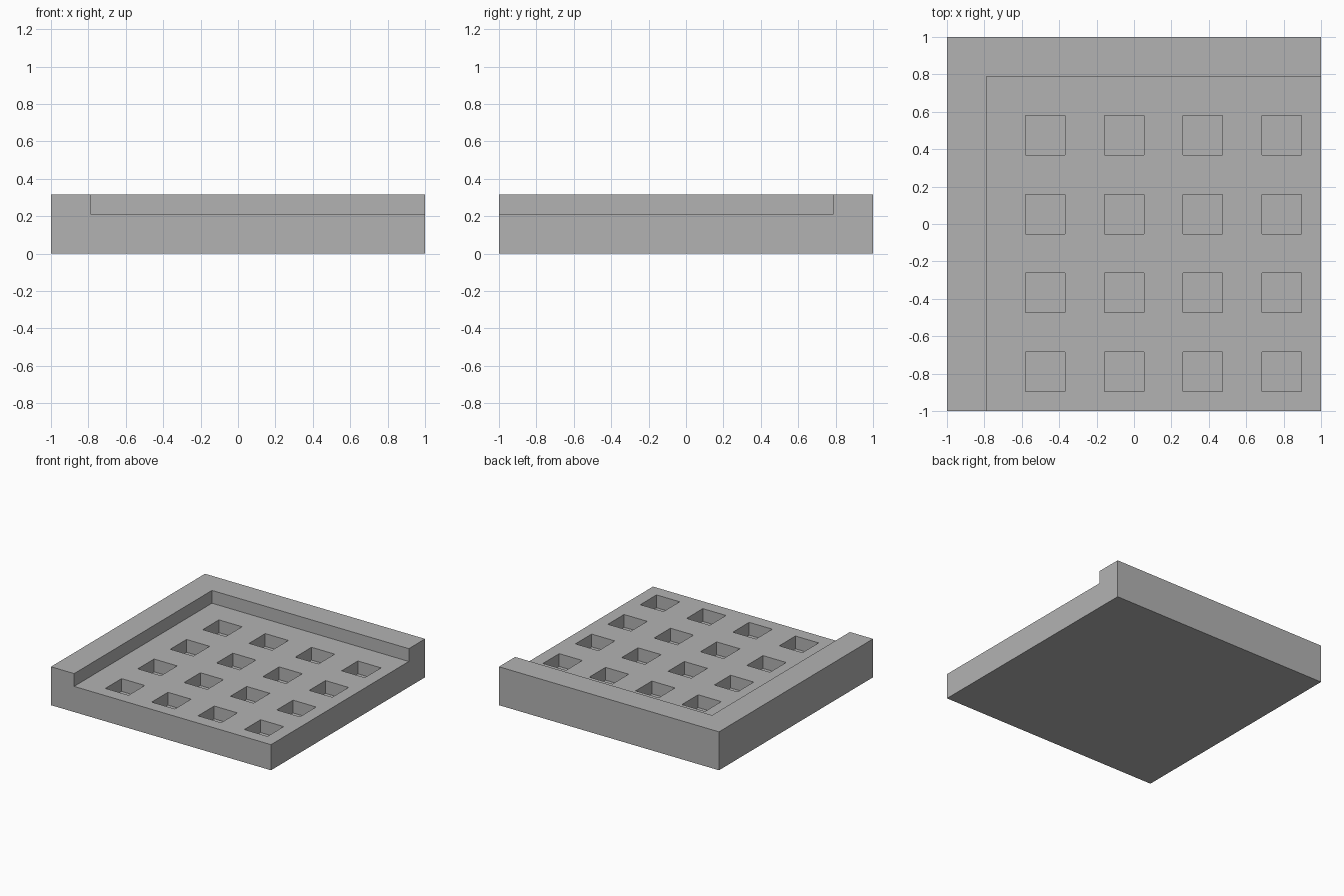
import bpy
import bmesh
from mathutils import Matrix, Vector

if "Cube" in bpy.data.objects:
    bpy.data.objects.remove(bpy.data.objects["Cube"], do_unlink=True)

U = 2 / 19  # module: the tray is 19 modules wide

grey = bpy.data.materials.new("plain grey")
grey.use_nodes = True
colour = (0.45, 0.45, 0.45, 1)
grey.diffuse_color = colour
grey.node_tree.nodes["Principled BSDF"].inputs["Base Color"].default_value = colour


def boxes(name, corner_pairs):
    """One object made of boxes given by opposite corners, in modules."""
    bm = bmesh.new()
    for low, high in corner_pairs:
        low, high = Vector(low) * U, Vector(high) * U
        size = Matrix.Diagonal((*(high - low), 1))
        bmesh.ops.create_cube(bm, size=1, matrix=Matrix.Translation((low + high) / 2) @ size)
    mesh = bpy.data.meshes.new(name)
    bm.to_mesh(mesh)
    bm.free()
    mesh.materials.append(grey)
    obj = bpy.data.objects.new(name, mesh)
    bpy.context.collection.objects.link(obj)
    return obj


def cut(target, cutter):
    """Carve the cutter out of the target, then discard it."""
    cutter.hide_render = True
    mod = target.modifiers.new("cut", "BOOLEAN")
    mod.operation = "DIFFERENCE"
    mod.solver = "EXACT"
    mod.object = cutter
    bpy.context.view_layer.objects.active = target
    bpy.ops.object.modifier_apply(modifier=mod.name)
    bpy.data.objects.remove(cutter, do_unlink=True)


# Solid slab
tray = boxes("tray", [((-9.5, -9.5, 0), (9.5, 9.5, 3))])

# Recessed floor, leaving a raised rim along the right and back
cut(tray, boxes("recess_cutter", [((-7.5, -10, 2), (10, 7.5, 4))]))

# Four by four grid of square pockets
starts = [-5.5 + 4 * i for i in range(4)]
cut(tray, boxes("pocket_cutter", [
    ((x, -y - 2, 1), (x + 2, -y, 2.5)) for x in starts for y in starts
]))
